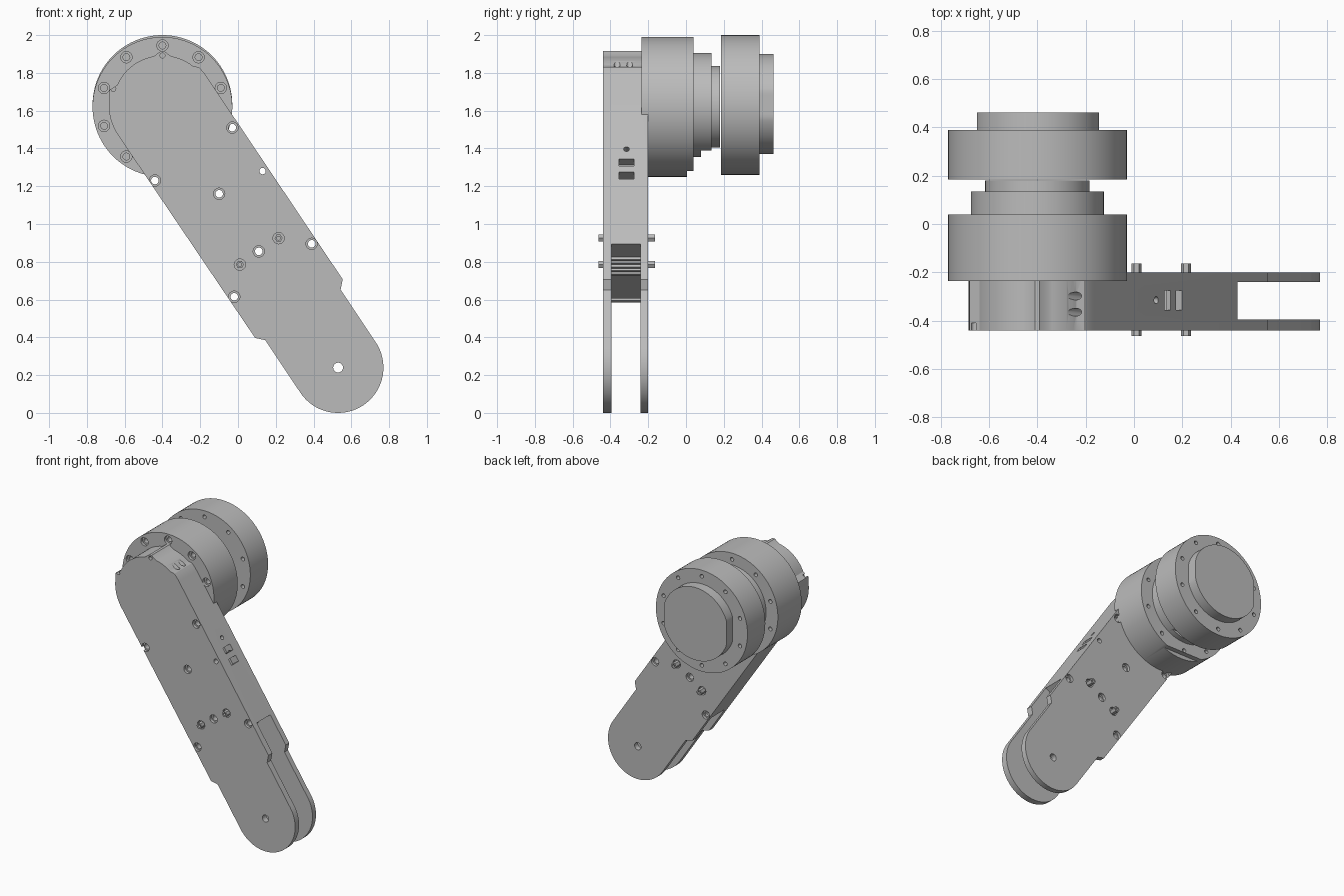
import bpy, bmesh
from math import sin, cos, radians
from mathutils import Vector

cube = bpy.data.objects.get("Cube")
if cube:
    bpy.data.objects.remove(cube, do_unlink=True)

metal = bpy.data.materials.new("machined_grey")
metal.use_nodes = True
GREY = (0.5, 0.5, 0.5, 1)
metal.diffuse_color = GREY
metal.node_tree.nodes["Principled BSDF"].inputs["Base Color"].default_value = GREY

# Arm frame: u runs up the arm from the pivot, v across it
PIVOT, TOP, DRUM = (0.53, 0.24), (-0.4, 1.63), (-0.4, 1.62)
U = Vector((-0.556, 0.831))
V = Vector((0.831, 0.556))
FRONT, BACK = -0.44, -0.2


def local(u, v):
    return tuple(Vector(PIVOT) + U * u + V * v)


def arc(c, r, a0, a1, n):
    steps = [radians(a0 + (a1 - a0) * i / n) for i in range(n + 1)]
    return [(c[0] + r * cos(a), c[1] + r * sin(a)) for a in steps]


def circle(c, r, n=96):
    return arc(c, r, 0, 360, n)[:-1]


def rect(u0, u1, v0, v1):
    return [local(u0, v0), local(u1, v0), local(u1, v1), local(u0, v1)]


def build(name, parts):
    """Extrude each (outline, y0, y1) along y into one object."""
    bm = bmesh.new()
    for pts, y0, y1 in parts:
        face = bm.faces.new([bm.verts.new((x, y0, z)) for x, z in pts])
        ext = bmesh.ops.extrude_face_region(bm, geom=[face], use_keep_orig=True)
        verts = [g for g in ext["geom"] if isinstance(g, bmesh.types.BMVert)]
        bmesh.ops.translate(bm, verts=verts, vec=(0, y1 - y0, 0))
    bmesh.ops.recalc_face_normals(bm, faces=bm.faces)
    mesh = bpy.data.meshes.new(name)
    bm.to_mesh(mesh)
    bm.free()
    mesh.materials.append(metal)
    obj = bpy.data.objects.new(name, mesh)
    bpy.context.collection.objects.link(obj)
    return obj


def activate(obj):
    bpy.ops.object.select_all(action='DESELECT')
    obj.select_set(True)
    bpy.context.view_layer.objects.active = obj


def subtract(obj, cutter):
    cutter.hide_render = True
    mod = obj.modifiers.new("cut", 'BOOLEAN')
    mod.operation, mod.solver, mod.object = 'DIFFERENCE', 'EXACT', cutter
    activate(obj)
    bpy.ops.object.modifier_apply(modifier=mod.name)
    bpy.data.objects.remove(cutter, do_unlink=True)


def cut(obj, parts):
    subtract(obj, build("cutter", parts))


def drill(obj, point, y, axis, r, depth):
    """Drill a round hole across the arm, centred on a point of its edge."""
    bpy.ops.mesh.primitive_cylinder_add(vertices=24, radius=r, depth=depth)
    tool = bpy.context.object
    tool.location = (point[0], y, point[1])
    tool.rotation_euler = Vector((axis.x, 0, axis.y)).to_track_quat('Z', 'Y').to_euler()
    subtract(obj, tool)


def smooth(obj):
    activate(obj)
    bpy.ops.object.shade_smooth_by_angle(angle=radians(30))


def ring(y0, y1, r, c=DRUM):
    spots = circle(c, 0.325, 10)
    turn = [(c[0] - (z - c[1]), c[1] + (x - c[0])) for x, z in spots]
    return [(circle(p, r, 24), y0, y1) for p in turn]


# Arm: rounded lower end, shoulders, and an eared upper end
outline = arc(PIVOT, 0.24, -146, 34, 40)
outline += [local(0.335, 0.24), local(0.375, 0.28)]
outline += arc(TOP, 0.278, 34, 46, 4)
outline += arc(TOP, 0.262, 52, 80, 8)
outline += arc(TOP, 0.285, 88, 92, 1)
outline += arc(TOP, 0.262, 100, 156, 14)
outline += arc(TOP, 0.291, 164, 167, 1)
outline += arc(TOP, 0.284, 172, 214, 12)
outline += [local(0.375, -0.278), local(0.335, -0.24)]
arm = build("arm", [(outline, FRONT, BACK)])

# Fork slot between the two lower cheeks
cut(arm, [(rect(-0.4, 0.6, -0.5, 0.5), -0.395, -0.24)])

# Through holes and their counterbores
screws = [(-0.03, 1.51), (-0.1, 1.16), (0.11, 0.855), (0.39, 0.895),
          (-0.02, 0.615), (-0.44, 1.23)]
studs = [(0.01, 0.785), (0.215, 0.925)]
holes = [(p, 0.02) for p in screws] + [(PIVOT, 0.026), ((0.13, 1.28), 0.017)]
cut(arm, [(circle(p, r, 24), -0.6, 0) for p, r in holes])
for y0, y1 in ((-0.5, FRONT + 0.02), (BACK - 0.02, 0)):
    cut(arm, [(circle(p, 0.03, 24), y0, y1) for p in screws + studs])
cut(arm, [(circle(p, 0.013, 24), -0.5, -0.41)
          for p in ((-0.4, 1.892), (-0.66, 1.715))])

# Edge pockets, cable hole and oblique holes in the arm's left edge
cut(arm, [(rect(u - 0.022, u + 0.022, 0.22, 0.4), -0.355, -0.275)
          for u in (1.036, 1.12)])
drill(arm, local(1.205, 0.28), -0.315, V, 0.015, 0.1)
for y in (-0.365, -0.298):
    drill(arm, (-0.235, 1.83), y, U, 0.016, 0.2)
smooth(arm)

# Ribs on the floor of the fork
build("fork_ribs", [(rect(0.585, 0.61, 0.035 * i, 0.035 * i + 0.015), -0.394, -0.241)
                    for i in range(5)])

# Studs through the arm
for i, p in enumerate(studs):
    stud = build(f"stud_{i + 1}", [(circle(p, 0.021, 6), -0.463, -0.163)])
    for y0, y1 in ((-0.5, -0.445), (-0.18, -0.1)):
        cut(stud, [(circle(p, 0.01, 12), y0, y1)])


def below(z):
    return [(-1, 1), (0.2, 1), (0.2, z), (-1, z)]


# Front drum with bolt rings and a relieved lower rear edge
front_drum = build("front_drum", [(circle(DRUM, 0.37), -0.235, 0.04)])
cut(front_drum, [(below(1.28), 0.005, 0.2)])
cut(front_drum, ring(-0.4, -0.15, 0.018))
cut(front_drum, ring(-0.4, -0.215, 0.03))
cut(front_drum, ring(0.0, 0.1, 0.014))
smooth(front_drum)

# Stepped collar and hub
collar = build("collar", [(circle(TOP, 0.275), 0.03, 0.135)])
cut(collar, [(below(1.39), 0.08, 0.2)])
hub = build("hub", [(circle(DRUM, 0.216), 0.13, 0.18)])
for part in (collar, hub):
    smooth(part)

# Rear drum
rear_drum = build("rear_drum", [(circle(TOP, 0.37), 0.185, 0.39)])
cut(rear_drum, ring(0.1, 0.22, 0.014, TOP))
cut(rear_drum, ring(0.35, 0.5, 0.014, TOP))
smooth(rear_drum)

# End cap with a flat on each side
cap = [(min(max(x, -0.65), -0.145), z) for x, z in circle((-0.4, 1.635), 0.265)]
smooth(build("end_cap", [(cap, 0.38, 0.462)]))
